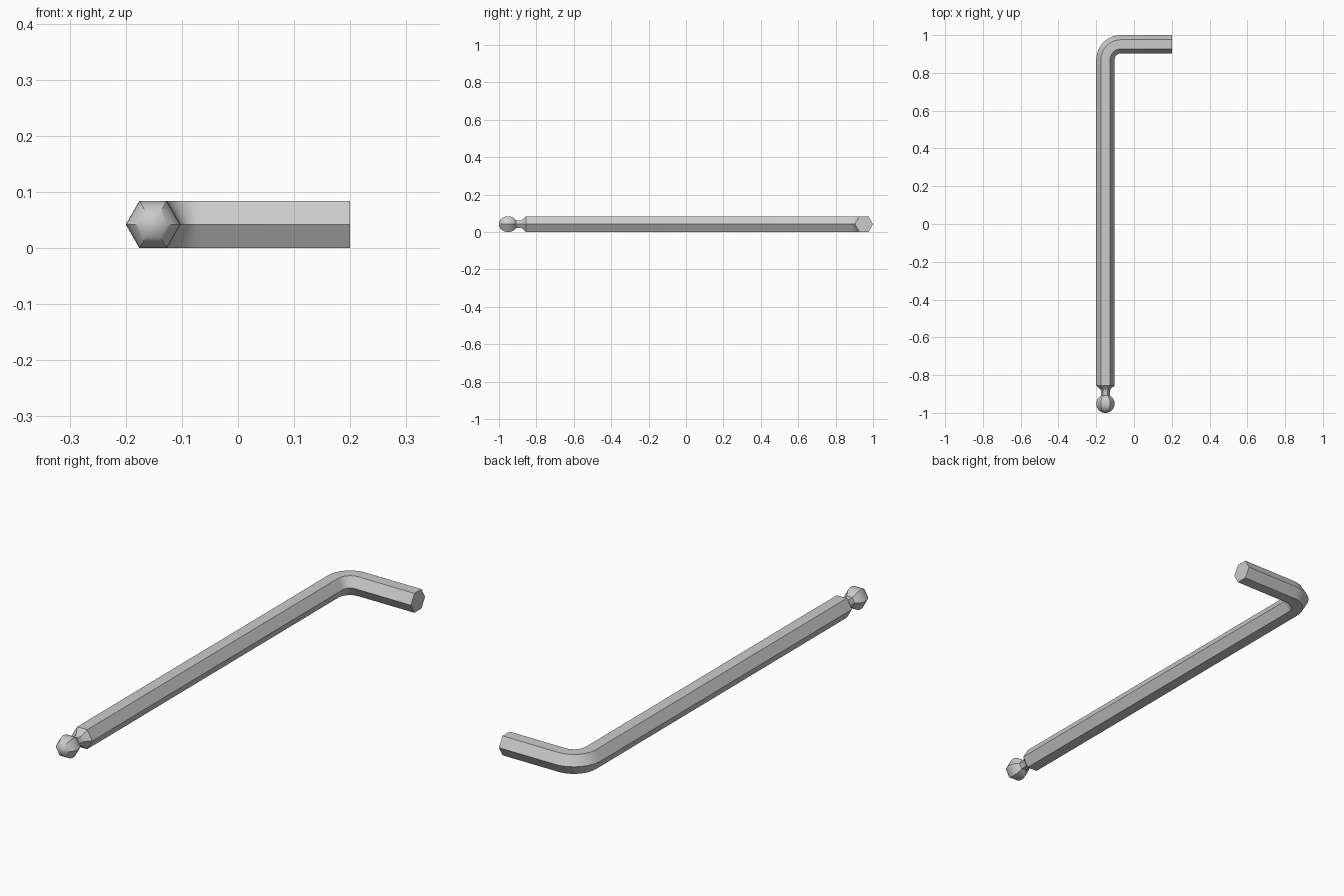
import bpy, bmesh
from math import sin, cos, pi, radians, sqrt

if "Cube" in bpy.data.objects:
    bpy.data.objects.remove(bpy.data.objects["Cube"])

R = 0.0487                 # hexagon corner radius
H = R * sqrt(3) / 2        # half height across flats
CX, CY = -0.2 + R, 1 - R   # centre lines of the long and short arms
BEND = 0.082               # centre-line bend radius

# Stations along the path: x, y, heading angle, hexagon radius
stations = []

# Ball tip, a hexagon scaled along a round profile
ball_y = -1 + R
for i in range(13):
    a = radians(8 + i * (142 / 12))
    stations.append((CX, ball_y - R * cos(a), pi / 2, R * sin(a)))
stations[0] = (CX, -1.0, pi / 2, 0.008)

# Neck and flare into the shaft
for y, r in ((-0.901, 0.0235), (-0.886, 0.0235), (-0.879, 0.025),
             (-0.872, 0.030), (-0.864, 0.039), (-0.855, R)):
    stations.append((CX, y, pi / 2, r))

# Bend and short arm
bx, by = CX + BEND, CY - BEND
for i in range(17):
    t = pi / 2 * i / 16
    stations.append((bx - BEND * cos(t), by + BEND * sin(t), pi / 2 - t, R))
stations.append((0.2, CY, 0, R))

# Skin the hexagonal sections
bm = bmesh.new()
rings = []
for x, y, h, r in stations:
    side = (sin(h), -cos(h))
    rings.append([bm.verts.new((x + side[0] * r * cos(k * pi / 3),
                                y + side[1] * r * cos(k * pi / 3),
                                H + r * sin(k * pi / 3))) for k in range(6)])
for a, b in zip(rings, rings[1:]):
    for k in range(6):
        n = (k + 1) % 6
        bm.faces.new((a[k], a[n], b[n], b[k]))
bm.faces.new(rings[0])
bm.faces.new(rings[-1])
bmesh.ops.recalc_face_normals(bm, faces=bm.faces)

mesh = bpy.data.meshes.new("hex_key")
bm.to_mesh(mesh)
bm.free()
key = bpy.data.objects.new("hex_key", mesh)
bpy.context.collection.objects.link(key)
bpy.context.view_layer.objects.active = key
key.select_set(True)
bpy.ops.object.shade_smooth_by_angle(angle=radians(30))
